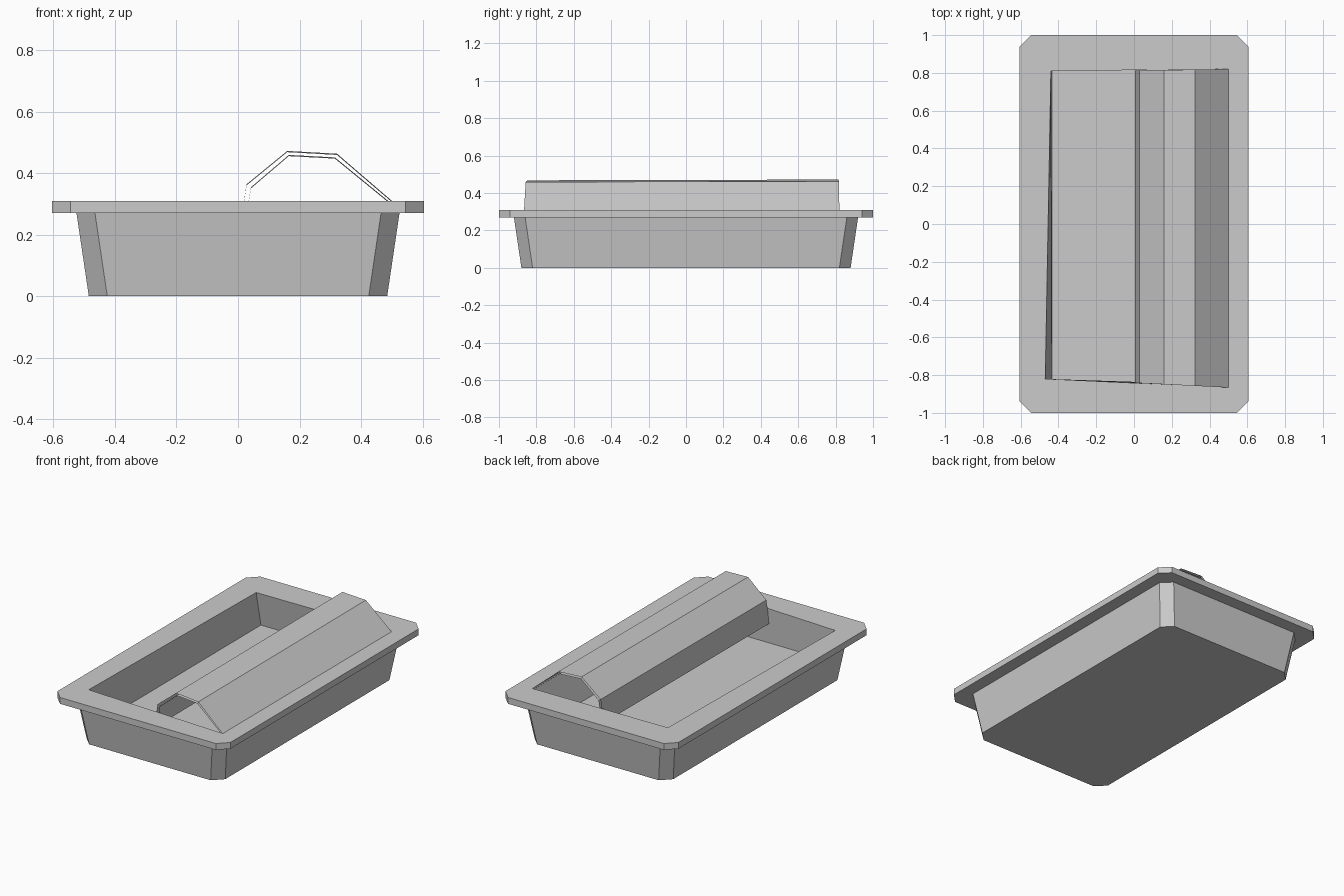
import bpy
import bmesh

cube = bpy.data.objects.get("Cube")
if cube:
    bpy.data.objects.remove(cube, do_unlink=True)

# Single grey material
grey = bpy.data.materials.new("plain grey")
grey.use_nodes = True
colour = (0.6, 0.6, 0.6, 1)
grey.diffuse_color = colour
grey.node_tree.nodes["Principled BSDF"].inputs["Base Color"].default_value = colour


def finish(name, bm):
    mesh = bpy.data.meshes.new(name)
    bm.to_mesh(mesh)
    bm.free()
    mesh.materials.append(grey)
    obj = bpy.data.objects.new(name, mesh)
    bpy.context.collection.objects.link(obj)
    return obj


def octagon(bm, hx, hy, z, cut=0.06):
    """Rectangle with chamfered corners, anticlockwise from front left."""
    pts = [(-hx, cut - hy), (cut - hx, -hy), (hx - cut, -hy), (hx, cut - hy),
           (hx, hy - cut), (hx - cut, hy), (cut - hx, hy), (-hx, hy - cut)]
    return [bm.verts.new((x, y, z)) for x, y in pts]


def doubled(bm, corners, z):
    """Four corners, each used twice so they match an octagon."""
    verts = [bm.verts.new((x, y, z)) for x, y in corners]
    return [v for v in verts for _ in range(2)]


def bridge(bm, low, high):
    n = len(low)
    for i in range(n):
        j = (i + 1) % n
        face = list(dict.fromkeys([low[i], low[j], high[j], high[i]]))
        if len(face) > 2:
            bm.faces.new(face)


# Tray: tapered body, flat rim, skewed opening and inner floor
bm = bmesh.new()
opening = [(-0.47, -0.82), (0.5, -0.865), (0.5, 0.82), (-0.44, 0.81)]
floor = [(-0.435, -0.85), (0.435, -0.85), (0.435, 0.85), (-0.435, 0.85)]
rings = [octagon(bm, 0.485, 0.88, 0),
         octagon(bm, 0.525, 0.92, 0.27),
         octagon(bm, 0.605, 1, 0.27),
         octagon(bm, 0.605, 1, 0.31),
         doubled(bm, opening, 0.31),
         doubled(bm, floor, 0.09)]
for low, high in zip(rings, rings[1:]):
    bridge(bm, low, high)
bm.faces.new(reversed(rings[0]))
bm.faces.new(rings[-1][::2])
finish("tray", bm)


def sheet(bm, profile):
    """Folded sheet along y with slightly skewed ends."""
    front = [bm.verts.new((x, -0.841 - 0.05 * x, z - 0.002)) for x, z in profile]
    back = [bm.verts.new((x, 0.813 + 0.014 * x, z + 0.002)) for x, z in profile]
    for i in range(len(profile) - 1):
        bm.faces.new((front[i], front[i + 1], back[i + 1], back[i]))


# Cover: outer and inner skins of the folded hood
bm = bmesh.new()
sheet(bm, [(0.5, 0.308), (0.322, 0.461), (0.16, 0.47), (0.028, 0.362), (0.006, 0.22)])
sheet(bm, [(0.49, 0.306), (0.315, 0.449), (0.165, 0.457), (0.042, 0.352), (0.02, 0.22)])
finish("folded_cover", bm)
